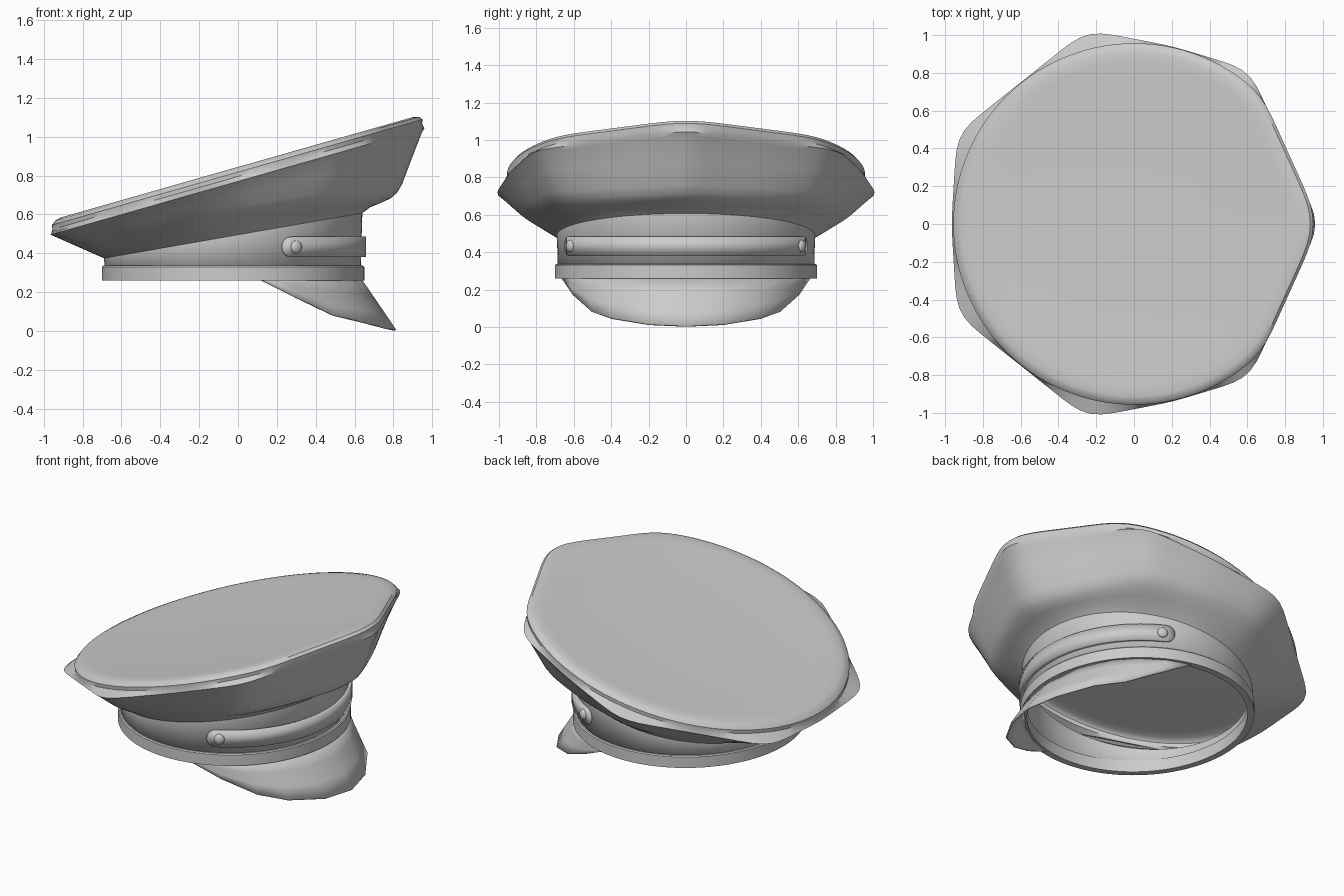
import bpy, bmesh, math
from mathutils import Vector

if "Cube" in bpy.data.objects:
    bpy.data.objects.remove(bpy.data.objects["Cube"])

N = 112
TAU = math.tau
CX = -0.025


def finish(name, rows, closed=True, wrap=False, cap=False, thick=0, offset=-1, angle=40):
    """Loft rows of points into a smooth shaded object."""
    bm = bmesh.new()
    vs = [[bm.verts.new(p) for p in row] for row in rows]
    n = len(rows[0])
    for i in range(len(vs) if wrap else len(vs) - 1):
        a, b = vs[i], vs[(i + 1) % len(vs)]
        for j in range(n if closed else n - 1):
            k = (j + 1) % n
            bm.faces.new((a[j], a[k], b[k], b[j]))
    if cap:
        c = bm.verts.new(sum((v.co for v in vs[-1]), Vector()) / n)
        for j in range(n):
            bm.faces.new((vs[-1][j], vs[-1][(j + 1) % n], c))
    me = bpy.data.meshes.new(name)
    bm.to_mesh(me)
    bm.free()
    ob = bpy.data.objects.new(name, me)
    bpy.context.collection.objects.link(ob)
    if thick:
        m = ob.modifiers.new("thickness", 'SOLIDIFY')
        m.thickness, m.offset = thick, offset
    bpy.ops.object.select_all(action='DESELECT')
    ob.select_set(True)
    bpy.context.view_layer.objects.active = ob
    bpy.ops.object.shade_smooth_by_angle(angle=math.radians(angle))
    return ob


def ell(a, rx, ry, z):
    return Vector((CX + rx * math.cos(a), ry * math.sin(a), z))


# Seven-cornered crown outline as a softened polar radius
half = [(0.98, 0), (0.61, 0.815), (0.2, 0.94), (-0.25, 1.025), (-0.935, 0.48)]
poly = half + [(-0.965, 0)] + [(x, -y) for x, y in half[:0:-1]]
poly = [Vector(p) for p in poly]


def poly_radius(a):
    d = Vector((math.cos(a), math.sin(a)))
    for p, q in zip(poly, poly[1:] + poly[:1]):
        if p.cross(d) >= -1e-6 and d.cross(q) > 0:
            return p.cross(q) / d.cross(q - p)
    return 0.95


angles = [TAU * j / N for j in range(N)]


def soften(r, passes):
    for _ in range(passes):
        r = [(r[j - 1] + 2 * r[j] + r[(j + 1) % N]) / 4 for j in range(N)]
    return r


rim = soften([poly_radius(a) for a in angles], 3)
top = soften([min(r, 0.955) for r in rim], 5)


def rim_z(x):
    return 0.77 + 0.285 * x


# Crown: band wall, flared sides, rounded rim and slightly dished top
rows = [[ell(a, 0.655, 0.685, 0.28) for a in angles]]
flare = [(0, 0), (0.13, 0.07), (0.3, 0.12), (0.45, 0.17), (0.56, 0.24),
         (0.64, 0.34), (0.8, 0.65), (0.96, 0.95), (1, 1)]
for t, s in flare:
    row = []
    for a, r in zip(angles, rim):
        w = ((1 + math.cos(a)) / 2) ** 1.5
        e = ell(a, 0.665, 0.69, 0)
        e.z = 0.495 + 0.175 * e.x
        h = Vector((r * math.cos(a), r * math.sin(a), 0))
        h.z = rim_z(h.x)
        p = e.lerp(h, t)
        p.z = e.z + (h.z - e.z) * (w * s + (1 - w) * t)
        row.append(p)
    rows.append(row)
for k, dz in [(1, 0.025), (1.002, 0.048), (0.985, 0.066), (0.955, 0.074),
              (0.9, 0.073), (0.75, 0.066), (0.5, 0.058), (0.2, 0.055)]:
    rows.append([Vector((k * r * math.cos(a), k * r * math.sin(a),
                         rim_z(k * r * math.cos(a)) + dz)) for a, r in zip(angles, top)])
finish("crown", rows, cap=True, thick=0.02)

# Trim ring around the bottom edge
prof = [(0, 0.26), (0, 0.33), (-0.006, 0.336), (-0.04, 0.336), (-0.04, 0.26)]
finish("band_trim", [[ell(a, 0.675 + o, 0.70 + o, z) for a in angles] for o, z in prof],
       wrap=True)

# Chin strap with rounded ends
end, hh = math.radians(68), 0.0525
tip = hh / 0.68
us = [end - tip * (1 - math.cos(math.pi / 2 * i / 8)) for i in range(9)]
us += [(end - tip) * (1 - i / 20) for i in range(1, 21)]
us += [-u for u in us[-2::-1]]
lo, hi = [], []
for u in us[::-1]:
    d = max(0, abs(u) - (end - tip)) / tip
    h = hh * math.sqrt(max(0.0004, 1 - d * d))
    lo.append(ell(u, 0.684, 0.702, 0.4325 - h))
    hi.append(ell(u, 0.684, 0.702, 0.4325 + h))
finish("chin_strap", [lo, hi], closed=False, thick=0.022)

# Domed strap buttons
for side, label in ((1, "back"), (-1, "front")):
    a = side * math.radians(61.7)
    bpy.ops.mesh.primitive_uv_sphere_add(segments=24, ring_count=12, radius=1,
                                         location=ell(a, 0.685, 0.703, 0.4325))
    b = bpy.context.object
    b.name = "strap_button_" + label
    b.scale = (0.02, 0.031, 0.033)
    b.rotation_euler.z = a
    bpy.ops.object.shade_smooth()

# Visor lofted from the band down to its outer edge
edge = [(0.0, 0.81, 0, 0.004), (0.25, 0.765, 0.2, 0.013), (0.48, 0.64, 0.4, 0.045),
        (0.65, 0.49, 0.5, 0.08), (0.83, 0.3, 0.6, 0.17), (1, 0.11, 0.665, 0.265)]
edge = [(-u, x, -y, z) for u, x, y, z in edge[:0:-1]] + edge
outer = [Vector((x, y, z)) for u, x, y, z in edge]
inner = [ell(u * math.radians(78), 0.65, 0.68, 0.275) for u, x, y, z in edge]
rows = [[o.lerp(i, t) for o, i in zip(outer, inner)] for t in (0, 0.33, 0.67, 1)]
finish("visor", rows, closed=False, thick=0.01, offset=0)
